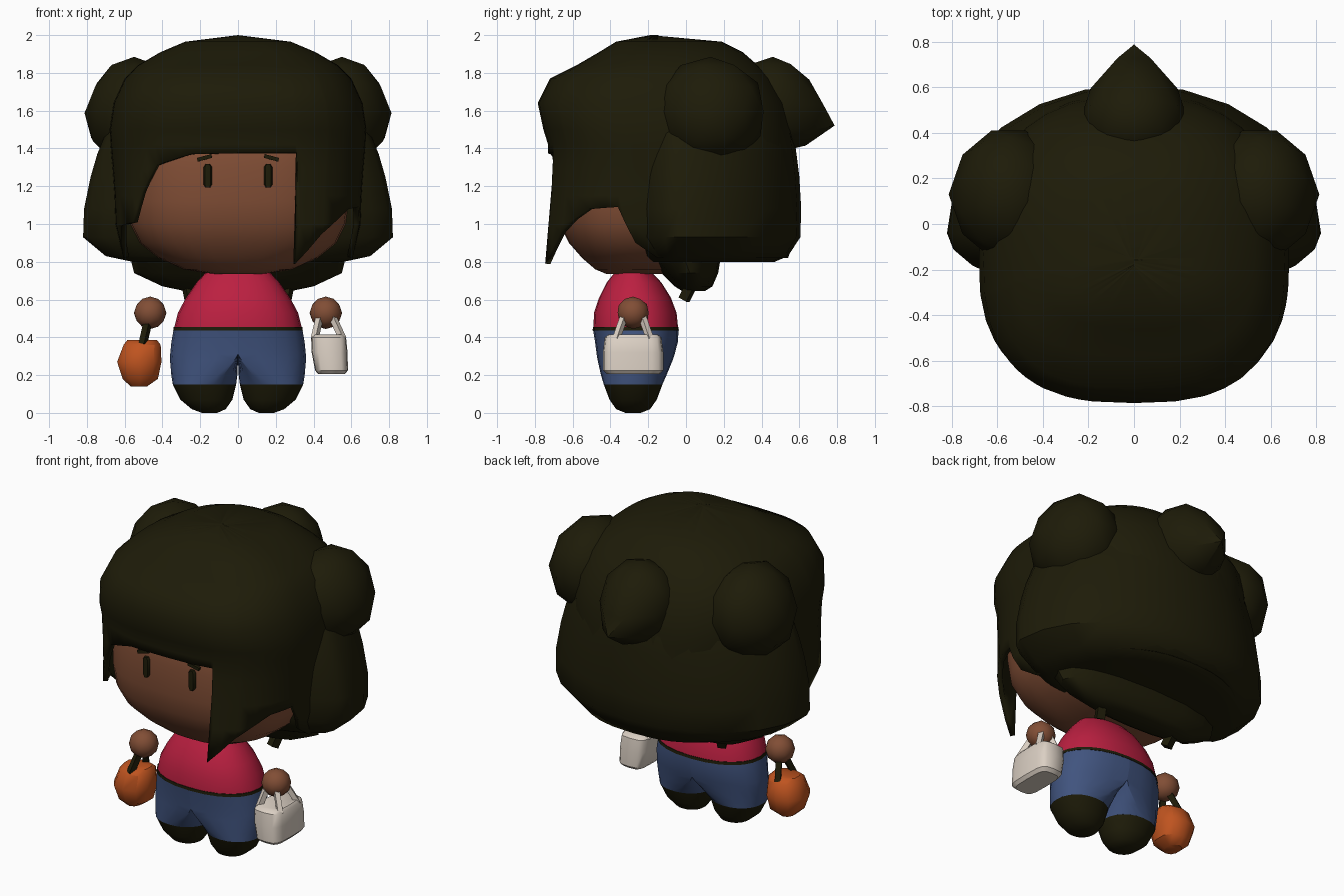
import bpy, bmesh, math
from mathutils import Vector, Matrix

if "Cube" in bpy.data.objects:
    bpy.data.objects.remove(bpy.data.objects["Cube"])


def material(name, rgb):
    m = bpy.data.materials.new(name)
    m.diffuse_color = (*rgb, 1)
    m.use_nodes = True
    m.node_tree.nodes["Principled BSDF"].inputs["Base Color"].default_value = m.diffuse_color
    return m


HAIR = material("dark hair", (0.0125, 0.011, 0.0025))
SKIN = material("brown skin", (0.22, 0.076, 0.036))
RED = material("red shirt", (0.50, 0.014, 0.052))
BLUE = material("blue denim", (0.052, 0.088, 0.21))
ORANGE = material("orange bag", (0.52, 0.088, 0.014))
CREAM = material("cream bag", (0.71, 0.63, 0.55))


def finish(name, bm, mat):
    bmesh.ops.recalc_face_normals(bm, faces=bm.faces)
    me = bpy.data.meshes.new(name)
    bm.to_mesh(me)
    bm.free()
    me.materials.append(mat)
    ob = bpy.data.objects.new(name, me)
    bpy.context.collection.objects.link(ob)
    return ob


def spow(v, p):
    return math.copysign(abs(v) ** p, v)


def skin_loops(name, loops, mat):
    """Joins stacked point loops into a closed solid."""
    bm = bmesh.new()
    loops = [[bm.verts.new(c) for c in loop] for loop in loops]
    for a, b in zip(loops, loops[1:]):
        for i in range(len(a)):
            j = (i + 1) % len(a)
            bm.faces.new((a[i], a[j], b[j], b[i]))
    bm.faces.new(loops[0])
    bm.faces.new(loops[-1])
    return finish(name, bm, mat)


def loft(name, rings, mat, n=20, square=2.0, mid=None):
    """Stack of superellipse rings: (z, x0, x1, y0, y1); mid is the widest y."""
    p = 2 / square
    loops = []
    for z, x0, x1, y0, y1 in rings:
        m = (y0 + y1) / 2 if mid is None else mid
        loop = []
        for i in range(n):
            sn, cs = math.sin(2 * math.pi * i / n), math.cos(2 * math.pi * i / n)
            loop.append(((x0 + x1) / 2 + (x1 - x0) / 2 * spow(sn, p),
                         m - (m - y0 if cs > 0 else y1 - m) * spow(cs, p), z))
        loops.append(loop)
    return skin_loops(name, loops, mat)


def ball(name, loc, scale, mat, tip=None, shift=(0, 0, 0)):
    """Scaled icosphere; the region around the tip direction is shifted."""
    bm = bmesh.new()
    bmesh.ops.create_icosphere(bm, subdivisions=2, radius=1,
                               matrix=Matrix.Rotation(-math.pi / 2, 4, 'Z'))
    for v in bm.verts:
        d = v.co.normalized()
        co = Vector([d[k] * scale[k] for k in range(3)])
        if tip:
            co += Vector(shift) * max(0, d.dot(Vector(tip).normalized())) ** 5
        v.co = co + Vector(loc)
    return finish(name, bm, mat)


def bar(name, a, b, w, mat):
    """Square bar from a to b."""
    a, b = Vector(a), Vector(b)
    bm = bmesh.new()
    bmesh.ops.create_cube(bm, size=1)
    bmesh.ops.scale(bm, vec=(w, w, (b - a).length), verts=bm.verts)
    rot = (b - a).to_track_quat('Z', 'Y').to_matrix().to_4x4()
    bm.transform(Matrix.Translation((a + b) / 2) @ rot)
    return finish(name, bm, mat)


def interp(table, x):
    for a, b in zip(table, table[1:]):
        if x <= b[0]:
            t = (x - a[0]) / (b[0] - a[0])
            return [p + (q - p) * t for p, q in zip(a[1:], b[1:])]
    return list(table[-1][1:])


# Head
loft("head", [(z, -x, x, y0, y1) for z, x, y0, y1 in (
    (0.735, 0.14, -0.42, -0.02), (0.76, 0.29, -0.48, 0.08), (0.82, 0.42, -0.55, 0.13),
    (0.90, 0.52, -0.62, 0.18), (1.0, 0.57, -0.67, 0.22), (1.12, 0.585, -0.69, 0.25),
    (1.3, 0.585, -0.69, 0.25), (1.5, 0.56, -0.66, 0.25), (1.7, 0.4, -0.5, 0.2))],
    SKIN, 32, 2.7)

# Eyes and brows
for s, side in ((-1, "left"), (1, "right")):
    loft(side + "_eye", [(z, 0.16 * s - w, 0.16 * s + w, -0.705, -0.66) for z, w in (
        (1.192, 0.012), (1.21, 0.024), (1.30, 0.024), (1.318, 0.012))], HAIR, 10, 2.5)
    bar(side + "_brow", (0.14 * s, -0.697, 1.36), (0.215 * s, -0.693, 1.34), 0.02, HAIR)

# Hair cap: columns run from the crown down to a hem that varies around the head
CENTRE = -0.15
LEVELS = [  # z, half width, front y, back y
    (2.0, 0.0, -0.19, -0.19), (1.965, 0.28, -0.37, 0.19), (1.91, 0.41, -0.46, 0.30),
    (1.84, 0.53, -0.58, 0.38), (1.77, 0.60, -0.72, 0.45), (1.64, 0.66, -0.785, 0.53),
    (1.5, 0.68, -0.755, 0.56), (1.42, 0.675, -0.73, 0.57), (1.3, 0.665, -0.735, 0.58),
    (1.15, 0.655, -0.745, 0.60), (1.0, 0.65, -0.76, 0.60), (0.79, 0.60, -0.785, 0.53)]
HEM = [  # degrees around from the front, hem height
    (-180, 0.82), (-90, 0.82), (-82, 0.88), (-70, 0.99), (-54, 1.01), (-45, 1.17),
    (-34, 1.31), (-15, 1.37), (0, 1.375), (21, 1.375), (21.5, 1.2), (23.5, 0.79), (30, 0.86),
    (38, 0.95), (50, 1.03), (60, 1.08), (76, 1.09), (84, 0.90), (90, 0.82), (180, 0.82)]
angles = sorted({a for a, _ in HEM} | set(range(-170, 180, 10)))[1:]
down = [(-r[0], *r[1:]) for r in LEVELS]
bm = bmesh.new()
columns = []
for a in angles:
    hem = interp(HEM, a)[0]
    sn, cs = math.sin(math.radians(a)), math.cos(math.radians(a))
    p = 0.74 if cs > 0 else 0.82
    col = []
    for lev in LEVELS:
        z = max(lev[0], hem)
        w, yf, yb = interp(down, -z) if z < 2 else LEVELS[0][1:]
        depth = CENTRE - yf if cs > 0 else yb - CENTRE
        col.append(bm.verts.new((w * spow(sn, p), CENTRE - depth * spow(cs, p), z)))
    columns.append(col)
for i, a in enumerate(columns):
    b = columns[(i + 1) % len(columns)]
    for k in range(len(LEVELS) - 1):
        bm.faces.new((a[k], b[k], b[k + 1], a[k + 1]))
bmesh.ops.remove_doubles(bm, verts=bm.verts, dist=0.0008)
cap = finish("hair_cap", bm, HAIR)
sol = cap.modifiers.new("thickness", 'SOLIDIFY')
sol.thickness = 0.03
sol.offset = -1

# Flared mass of hair at the back and the strands at the nape
loft("back_hair", [(z, -x, x, y0, y1) for z, x, y0, y1 in (
    (0.80, 0.56, -0.22, 0.47), (0.83, 0.70, -0.25, 0.54), (0.93, 0.82, -0.30, 0.605),
    (1.08, 0.815, -0.32, 0.61), (1.25, 0.78, -0.32, 0.60), (1.37, 0.745, -0.30, 0.585),
    (1.48, 0.70, -0.28, 0.57), (1.62, 0.61, -0.24, 0.52))], HAIR, 24, 2.05, -0.04)
loft("nape_hair", [(z, -x, x, y0, y1) for z, x, y0, y1 in (
    (0.645, 0.28, -0.02, 0.10), (0.67, 0.40, -0.06, 0.14), (0.74, 0.55, -0.13, 0.17),
    (0.86, 0.58, -0.24, 0.19))], HAIR, 16, 2.3)
for s, side in ((-1, "left"), (1, "right")):
    bar(side + "_nape_strand", (0.27 * s, 0.04, 0.7), (0.25 * s, -0.01, 0.6), 0.05, HAIR)

# Puffs on the sides and back of the hair
for s, side in ((-1, "left"), (1, "right")):
    ball(side + "_hair_puff", (0.55 * s, 0.13, 1.595), (0.24, 0.295, 0.29), HAIR,
         (s, 0, -0.35), (0.03 * s, 0, -0.01))
ball("back_hair_puff", (0, 0.46, 1.63), (0.235, 0.22, 0.255), HAIR,
     (0, 0.894, -0.447), (0, 0.13, 0.005))

# Shirt and belt
loft("shirt", [(z, -x, x, y0, y1) for z, x, y0, y1 in (
    (0.45, 0.338, -0.49, -0.042), (0.53, 0.318, -0.487, -0.05), (0.61, 0.275, -0.46, -0.08),
    (0.69, 0.22, -0.42, -0.13), (0.765, 0.15, -0.36, -0.20))], RED, 24, 2.2)
loft("belt", [(0.437, -0.343, 0.343, -0.494, -0.038),
              (0.455, -0.341, 0.341, -0.493, -0.040)], HAIR, 24, 2.2)

# Trouser legs: round at the ankle, turning into half of the hips above
LEG = [  # z, outer x, front y, back y, share of the half-hip shape
    (0.15, 0.345, -0.435, -0.125, 0), (0.20, 0.353, -0.45, -0.103, 0.4),
    (0.28, 0.36, -0.468, -0.07, 0.9), (0.31, 0.359, -0.473, -0.06, 1),
    (0.38, 0.352, -0.482, -0.042, 1), (0.44, 0.341, -0.492, -0.04, 1)]
for s, side in ((-1, "left"), (1, "right")):
    loops = []
    for z, w, y0, y1, t in LEG:
        loop = []
        for i in range(24):
            a = 2 * math.pi * i / 24
            sn, cs = spow(math.sin(a), 0.92), spow(math.cos(a), 0.92)
            inner = 0.01 * (1 - t)
            x = (1 - t) * ((w + inner) / 2 + (w - inner) / 2 * sn) + t * w * max(0, sn)
            loop.append((s * x, (y0 + y1) / 2 - (y1 - y0) / 2 * cs, z))
        loops.append(loop)
    skin_loops(side + "_leg", loops, BLUE)
    # Shoes
    loft(side + "_shoe", [(z, *sorted((s * a, s * b)), y0, y1) for z, a, b, y0, y1 in (
        (0.0, 0.11, 0.19, -0.32, -0.24), (0.02, 0.065, 0.245, -0.37, -0.19),
        (0.07, 0.03, 0.305, -0.405, -0.155), (0.15, 0.01, 0.345, -0.435, -0.125))],
        HAIR, 24, 2.15)
    # Hands
    ball(side + "_hand", (0.465 * s, -0.28, 0.53), (0.086, 0.086, 0.086), SKIN)

# Cream bag with two straps
loft("cream_bag", [
    (0.205, 0.425, 0.565, -0.42, -0.14), (0.225, 0.408, 0.582, -0.44, -0.12),
    (0.32, 0.39, 0.58, -0.44, -0.12), (0.40, 0.387, 0.572, -0.43, -0.13),
    (0.415, 0.40, 0.56, -0.41, -0.15)], CREAM, 16, 4)
for x, top, side in ((0.405, 0.435, "inner"), (0.555, 0.495, "outer")):
    pts = [(x, -0.37, 0.39), (top, -0.325, 0.52), (top, -0.235, 0.52), (x, -0.19, 0.39)]
    for i in range(3):
        bar(f"cream_{side}_strap_{i}", pts[i], pts[i + 1], 0.03, CREAM)

# Orange bag with a dark strap
loft("orange_bag", [
    (0.14, -0.57, -0.48, -0.34, -0.22), (0.18, -0.615, -0.42, -0.385, -0.175),
    (0.27, -0.645, -0.40, -0.41, -0.15), (0.36, -0.61, -0.405, -0.385, -0.175),
    (0.385, -0.59, -0.425, -0.35, -0.21)], ORANGE, 10, 2.3)
for s, side in ((-1, "front"), (1, "back")):
    bar("dark_strap_" + side, (-0.505, -0.28 + 0.08 * s, 0.36),
        (-0.475, -0.28 + 0.025 * s, 0.49), 0.034, HAIR)

# Smooth shading with sharp edges kept
for ob in bpy.context.collection.objects:
    ob.select_set(True)
    bpy.context.view_layer.objects.active = ob
bpy.ops.object.shade_smooth_by_angle(angle=math.radians(40))
